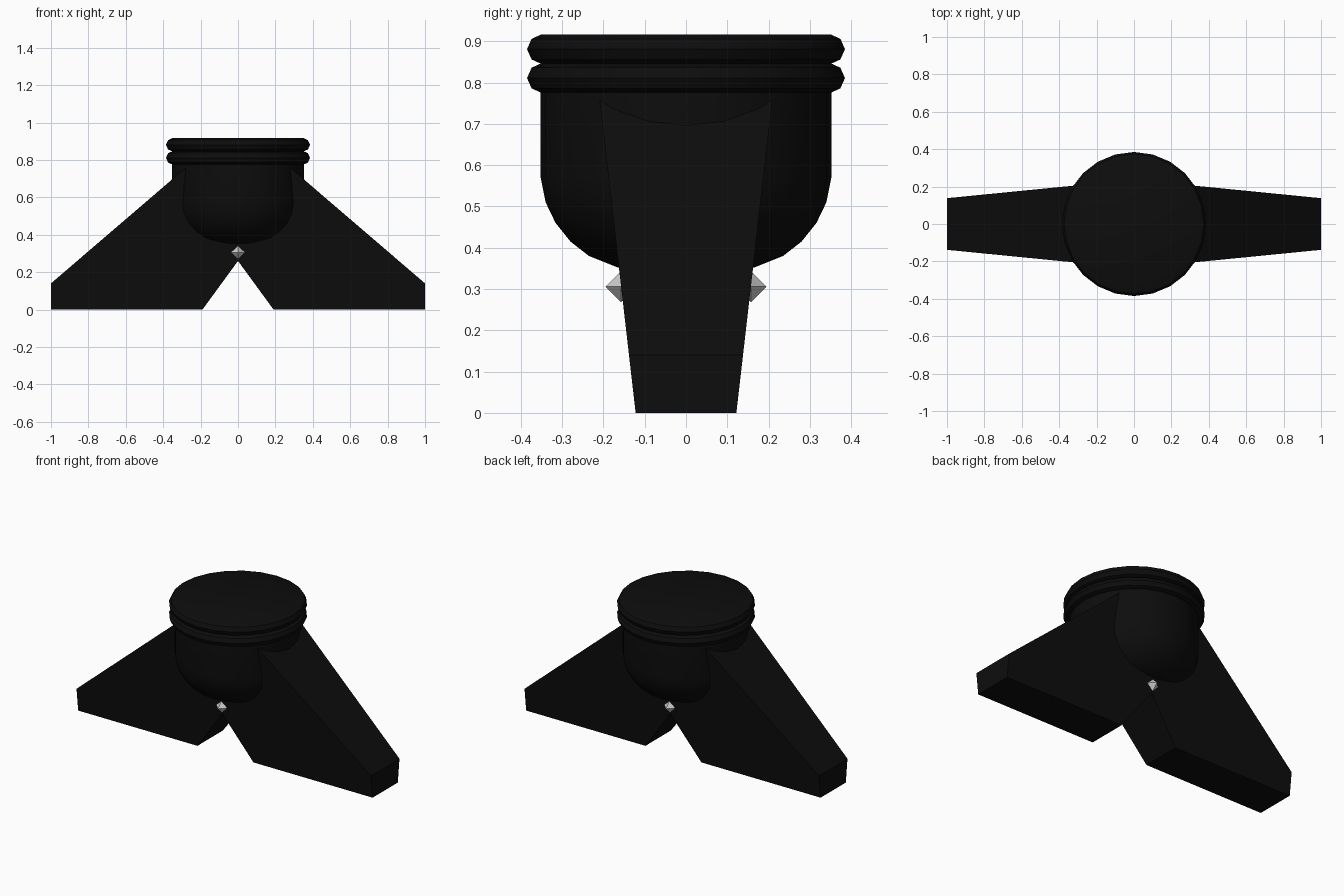
import bpy, bmesh, math
from mathutils import Matrix

cube = bpy.data.objects.get("Cube")
if cube:
    bpy.data.objects.remove(cube, do_unlink=True)


def material(name, v):
    m = bpy.data.materials.new(name)
    m.use_nodes = True
    m.diffuse_color = (v, v, v, 1)
    bsdf = m.node_tree.nodes["Principled BSDF"]
    bsdf.inputs["Base Color"].default_value = (v, v, v, 1)
    bsdf.inputs["Roughness"].default_value = 0.6
    return m


black = material("black", 0.004)
silver = material("silver", 0.6)


def finish(name, bm, mat, smooth=False):
    bmesh.ops.recalc_face_normals(bm, faces=bm.faces)
    mesh = bpy.data.meshes.new(name)
    bm.to_mesh(mesh)
    bm.free()
    mesh.materials.append(mat)
    ob = bpy.data.objects.new(name, mesh)
    bpy.context.collection.objects.link(ob)
    if smooth:
        bpy.ops.object.select_all(action='DESELECT')
        ob.select_set(True)
        bpy.context.view_layer.objects.active = ob
        bpy.ops.object.shade_smooth_by_angle(angle=math.radians(40))
    return ob


def lathe(name, profile, mat, sides=24):
    """Closed solid of revolution with flat caps at both profile ends."""
    bm = bmesh.new()
    rings = [[bm.verts.new((r * math.cos(2 * math.pi * i / sides),
                            r * math.sin(2 * math.pi * i / sides), z))
              for i in range(sides)] for r, z in profile]
    for a, b in zip(rings, rings[1:]):
        for i in range(sides):
            j = (i + 1) % sides
            bm.faces.new((a[i], a[j], b[j], b[i]))
    bm.faces.new(rings[0])
    bm.faces.new(rings[-1])
    return finish(name, bm, mat, smooth=True)


# Legs: half outline in x, z, thickening with height, mirrored across x
def leg(name, side):
    outline = [(0, 0.26), (0.19, 0), (1, 0), (1, 0.14), (0.26, 0.775), (0, 0.775)]
    bm = bmesh.new()
    front, back = [[bm.verts.new((side * x, s * (0.122 + 0.115 * z), z))
                    for x, z in outline] for s in (-1, 1)]
    bm.faces.new(front)
    bm.faces.new(back)
    n = len(outline)
    for i in range(n - 1):      # the face on the centre plane stays open
        bm.faces.new((front[i], front[i + 1], back[i + 1], back[i]))
    return finish(name, bm, black)


leg("left_leg", 1)
leg("right_leg", -1)

# Rounded cup
lathe("cup", [(0.08, 0.343), (0.165, 0.352), (0.235, 0.38), (0.28, 0.415),
              (0.316, 0.46), (0.34, 0.51), (0.352, 0.57), (0.352, 0.80)], black)

# Two stacked rim rings, the upper one closing the top
for name, z in (("lower_rim", 0.811), ("upper_rim", 0.881)):
    lathe(name, [(0.352, z - 0.035), (0.374, z - 0.025), (0.385, z),
                 (0.374, z + 0.025), (0.352, z + 0.035)], black)

# Octahedral studs on front and back
for name, y in (("front_stud", -0.157), ("back_stud", 0.157)):
    bm = bmesh.new()
    r = 0.038
    ring = [bm.verts.new(p) for p in ((r, y, 0.306), (0, y, 0.306 + r),
                                      (-r, y, 0.306), (0, y, 0.306 - r))]
    for s in (-1, 1):
        tip = bm.verts.new((0, y + s * r, 0.306))
        for i in range(4):
            bm.faces.new((ring[i], ring[(i + 1) % 4], tip))
    finish(name, bm, silver)
